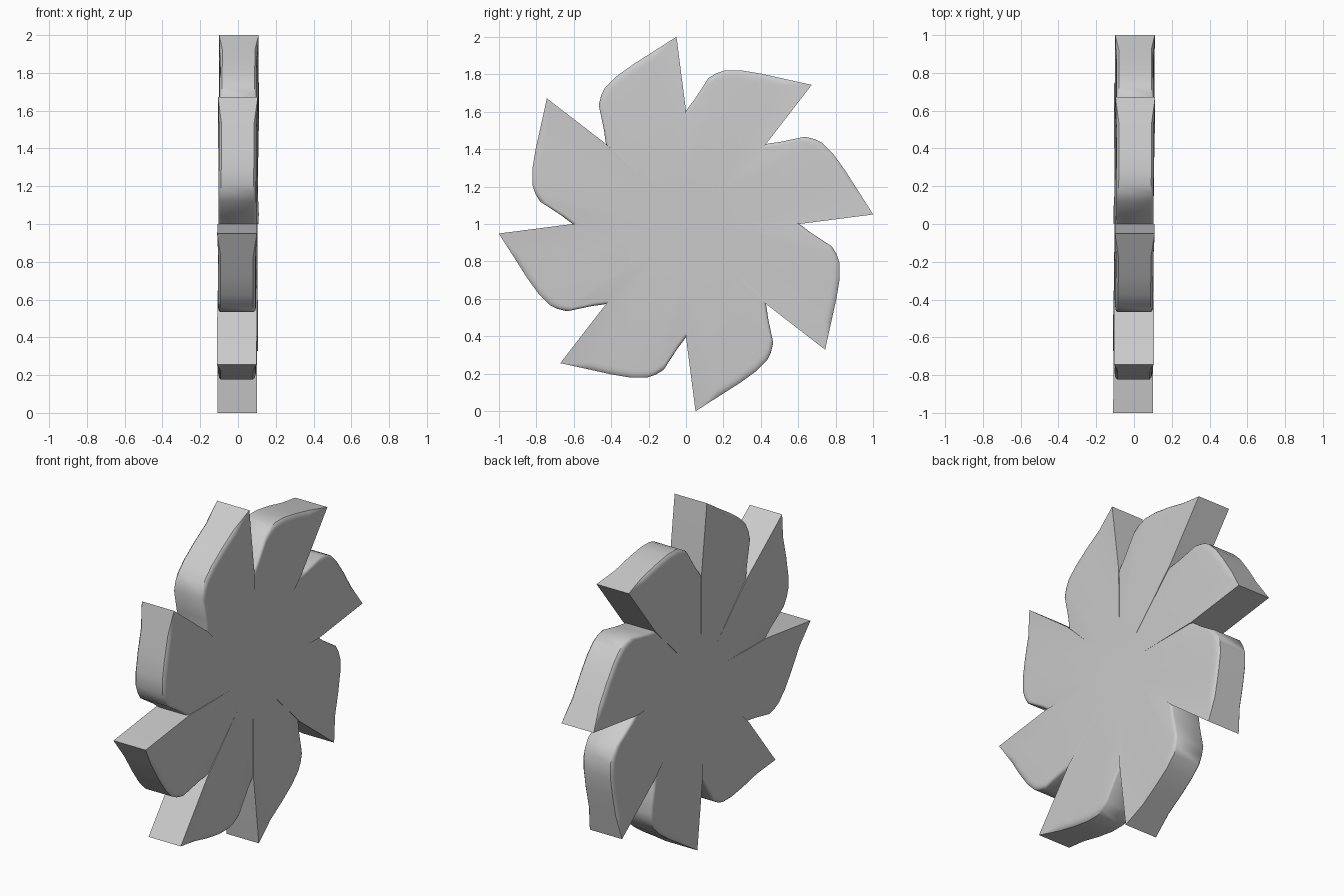
import bpy, bmesh, math

if "Cube" in bpy.data.objects:
    bpy.data.objects.remove(bpy.data.objects["Cube"])

N = 8
# One blade outline (y, z about the hub): root of curved edge to pointed tip
CURVE = [(0.0, 0.605), (0.012, 0.622), (0.045, 0.665), (0.12, 0.78), (0.165, 0.807),
         (0.21, 0.822), (0.29, 0.822), (0.40, 0.804), (0.53, 0.775)]
TIP = (0.672, 0.744)
# Rounded rim along the curved edge: (scale, half thickness)
ROWS = [(0.95, 0.100), (0.972, 0.0985), (0.99, 0.094), (1.0, 0.086)]
H_EDGE = 0.105   # half thickness at the raised straight edge
H_HUB = 0.100

bm = bmesh.new()


def rot(p, a):
    c, s = math.cos(a), math.sin(a)
    return (p[0] * c - p[1] * s, p[0] * s + p[1] * c)


def face(verts):
    unique = []
    for v in verts:
        if v not in unique:
            unique.append(v)
    if len(unique) > 2:
        bm.faces.new(unique)


cache = {}


def vert(p, h):
    x = h + 0.005 * (p[0] + p[1])      # slight lean of the whole wheel
    key = (round(x, 5), round(p[0], 5), round(p[1], 5))
    if key not in cache:
        cache[key] = bm.verts.new((x, p[0], p[1] + 1.0))
    return cache[key]


step = -2 * math.pi / N
for k in range(N):
    a = k * step
    root = rot(CURVE[0], a)            # valley on the curved side
    edge_root = rot(CURVE[0], a + step)  # valley on the straight side
    tip = rot(TIP, a)
    cols = [rot(p, a) for p in CURVE]
    walls = {}
    for s in (1, -1):
        hub = vert((0, 0), s * H_HUB)
        p_curve = vert((root[0] / 3, root[1] / 3), s * H_HUB)
        p_edge = vert((edge_root[0] / 3, edge_root[1] / 3), s * H_HUB)
        e = vert(edge_root, s * H_EDGE)
        t = vert(tip, s * H_EDGE)
        grid = [[vert((p[0] * f, p[1] * f), s * h) for f, h in ROWS] for p in cols]
        grid.append([t] * len(ROWS))
        # blade face
        face([hub, p_curve, p_edge])
        face([p_edge, e, t])
        mid = 5
        for i in range(len(grid) - 1):
            face([p_curve if i < mid else p_edge, grid[i][0], grid[i + 1][0]])
            for j in range(len(ROWS) - 1):
                face([grid[i][j], grid[i + 1][j], grid[i + 1][j + 1], grid[i][j + 1]])
        face([p_curve, p_edge, grid[mid][0]])
        # small step up to the neighbouring blade's straight edge
        face([p_curve] + grid[0] + [vert(root, s * H_EDGE)])
        walls[s] = ([g[-1] for g in grid], e, t)
    # curved outer wall
    up, dn = walls[1][0], walls[-1][0]
    for i in range(len(up) - 1):
        face([up[i], up[i + 1], dn[i + 1], dn[i]])
    # straight wall
    low = ROWS[-1][1]
    face([walls[1][1], vert(edge_root, low), vert(edge_root, -low),
          walls[-1][1], walls[-1][2], walls[1][2]])

bmesh.ops.recalc_face_normals(bm, faces=bm.faces)
mesh = bpy.data.meshes.new("bladed_wheel")
bm.to_mesh(mesh)
bm.free()
wheel = bpy.data.objects.new("bladed_wheel", mesh)
bpy.context.collection.objects.link(wheel)
bpy.context.view_layer.objects.active = wheel
wheel.select_set(True)
bpy.ops.object.shade_smooth_by_angle(angle=math.radians(40))
